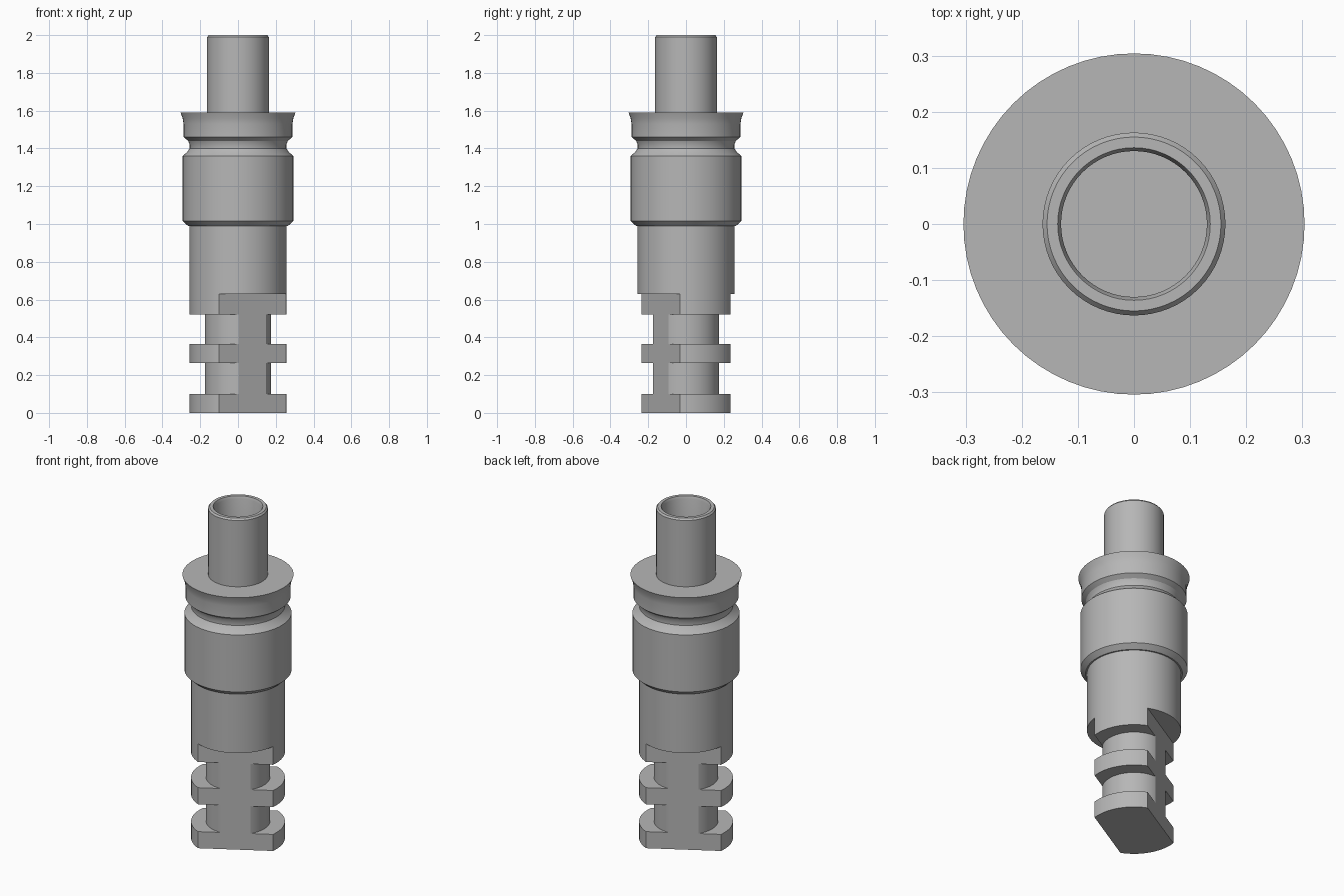
import bpy
import bmesh
from math import radians, cos, sin, tau
from mathutils import Vector

SEGMENTS = 64
R = 0.257          # main shaft radius
NECK = 0.175       # radius between the shank discs
STEP = 0.63        # height where the flats end
FLAT = 0.154       # distance of each flat from the axis

cube = bpy.data.objects.get("Cube")
if cube:
    bpy.data.objects.remove(cube, do_unlink=True)

steel = bpy.data.materials.new("grey_steel")
steel.use_nodes = True
grey = (0.47, 0.47, 0.47, 1.0)
steel.diffuse_color = grey
steel.node_tree.nodes["Principled BSDF"].inputs["Base Color"].default_value = grey


def lathe(profile):
    """Revolve (radius, height) points around z."""
    bm = bmesh.new()
    verts = [bm.verts.new((r, 0, z)) for r, z in profile]
    edges = [bm.edges.new(pair) for pair in zip(verts, verts[1:])]
    bmesh.ops.spin(bm, geom=verts + edges, cent=(0, 0, 0), axis=(0, 0, 1),
                   angle=tau, steps=SEGMENTS, use_merge=False)
    bmesh.ops.remove_doubles(bm, verts=bm.verts[:], dist=0.0001)
    return bm


def cut_flat(bm, normal):
    """Slice off everything beyond a flat and close the cut."""
    geom = bm.verts[:] + bm.edges[:] + bm.faces[:]
    bmesh.ops.bisect_plane(bm, geom=geom, dist=0.00001, plane_co=normal * FLAT,
                           plane_no=normal, clear_outer=True)
    rim = [e for e in bm.edges if e.is_boundary]
    bmesh.ops.contextual_create(bm, geom=rim)


def finish(bm, name):
    bmesh.ops.recalc_face_normals(bm, faces=bm.faces[:])
    mesh = bpy.data.meshes.new(name)
    bm.to_mesh(mesh)
    bm.free()
    mesh.materials.append(steel)
    obj = bpy.data.objects.new(name, mesh)
    bpy.context.collection.objects.link(obj)
    bpy.ops.object.select_all(action='DESELECT')
    obj.select_set(True)
    bpy.context.view_layer.objects.active = obj
    bpy.ops.object.shade_smooth_by_angle(angle=radians(25))
    return obj


# Shank: grooved round bar with two parallel flats turned off the axes
discs = [(0, 0.1), (0.265, 0.365), (0.52, STEP)]
profile = [(0, 0)]
for i, (low, high) in enumerate(discs):
    if i:
        profile.append((NECK, low))
    profile += [(R, low), (R, high)]
    if i < len(discs) - 1:
        profile.append((NECK, high))
profile.append((0, STEP))
shank = lathe(profile)
angle = radians(-60)
for side in (1, -1):
    cut_flat(shank, Vector((cos(angle), sin(angle), 0)) * side)
finish(shank, "grooved_shank")

# Body: shaft, chamfered sleeve, groove, flared collar and hollow tube
finish(lathe([
    (0, STEP), (R, STEP), (R, 0.99),
    (0.265, 0.99), (0.293, 1.016), (0.293, 1.36),
    (0.27, 1.38), (0.256, 1.4), (0.256, 1.42), (0.264, 1.44),
    (0.288, 1.46), (0.288, 1.53), (0.293, 1.56), (0.304, 1.59),
    (0.163, 1.59), (0.163, 1.99), (0.155, 2.0),
    (0.136, 2.0), (0.13, 1.985), (0.13, 1.59), (0, 1.59),
]), "stepped_body")
